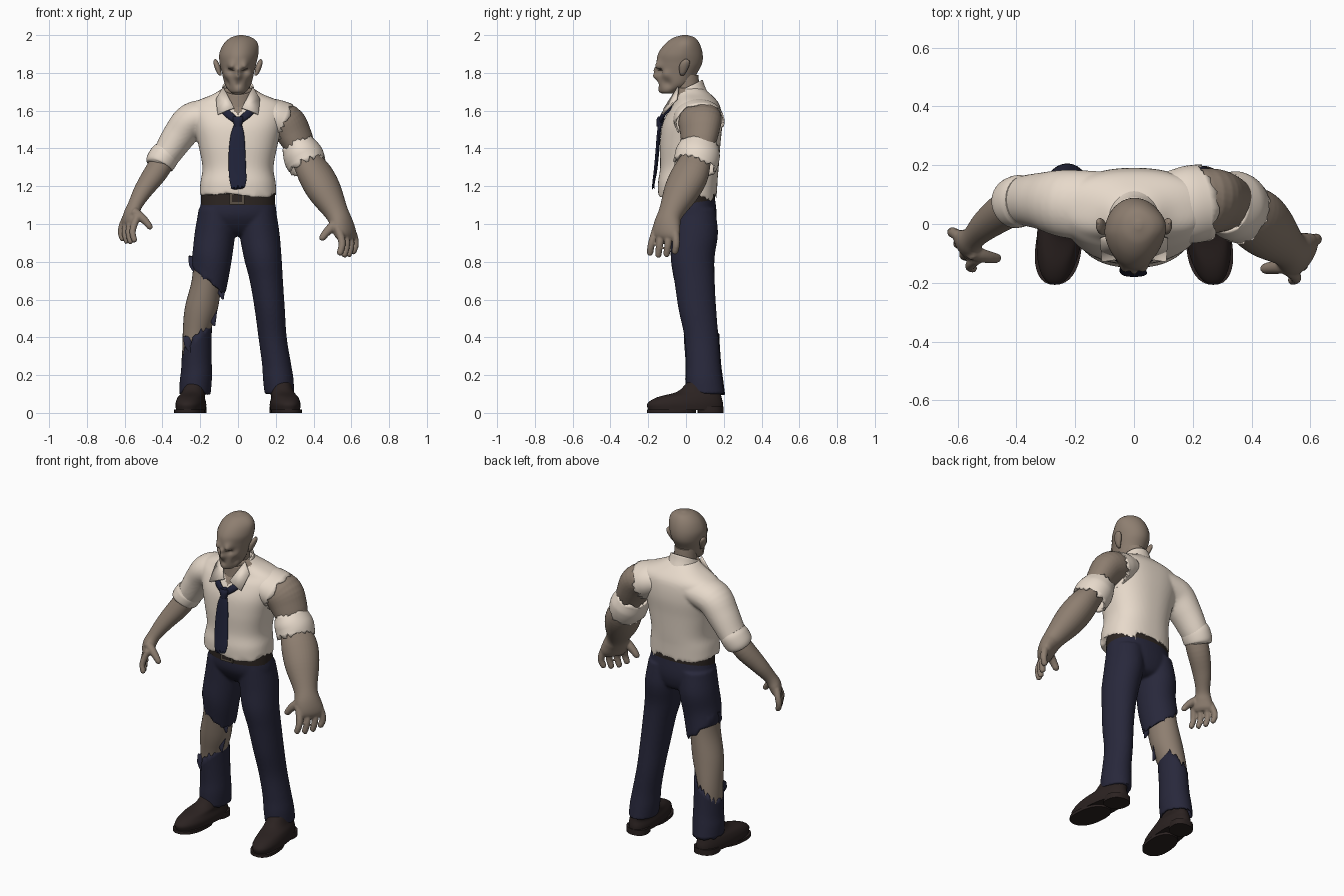
import bpy, bmesh, math, random
from mathutils import Vector

random.seed(4)
if "Cube" in bpy.data.objects:
    bpy.data.objects.remove(bpy.data.objects["Cube"], do_unlink=True)
made = []


def material(name, r, g, b):
    m = bpy.data.materials.new(name)
    m.use_nodes = True
    m.diffuse_color = (r, g, b, 1)
    bsdf = m.node_tree.nodes["Principled BSDF"]
    bsdf.inputs["Base Color"].default_value = (r, g, b, 1)
    bsdf.inputs["Roughness"].default_value = .8
    return m


skin = material("skin", .27, .21, .163)
dark_skin = material("dark skin crease", .08, .06, .045)
cloth = material("shirt cloth", .82, .715, .61)
navy = material("trouser navy", .021, .021, .044)
tie_blue = material("tie navy", .015, .017, .042)
leather = material("shoe leather", .024, .016, .015)
belt_mat = material("belt leather", .026, .019, .016)
metal = material("buckle metal", .1, .08, .06)


def finish(name, bm, mats, rule=None, thick=0):
    bmesh.ops.recalc_face_normals(bm, faces=bm.faces)
    if rule:
        for f in bm.faces:
            f.material_index = rule(f.calc_center_median())
    mesh = bpy.data.meshes.new(name)
    bm.to_mesh(mesh)
    bm.free()
    for m in mats:
        mesh.materials.append(m)
    ob = bpy.data.objects.new(name, mesh)
    bpy.context.collection.objects.link(ob)
    if thick:
        mod = ob.modifiers.new("thickness", "SOLIDIFY")
        mod.thickness, mod.offset = thick, 0
    made.append(ob)
    return ob


def fuse(name, parts, mats, voxel, smoothing, rule=None):
    """Melt closed parts into one continuous skin."""
    bm = bmesh.new()
    for ob in parts:
        bm.from_mesh(ob.data)
        made.remove(ob)
        bpy.data.objects.remove(ob, do_unlink=True)
    rough = finish(name + "_rough", bm, mats)
    remesh = rough.modifiers.new("melt", "REMESH")
    remesh.mode, remesh.voxel_size = "VOXEL", voxel
    relax = rough.modifiers.new("relax", "SMOOTH")
    relax.factor, relax.iterations = .5, smoothing
    bm = bmesh.new()
    bm.from_object(rough, bpy.context.evaluated_depsgraph_get())
    made.remove(rough)
    bpy.data.objects.remove(rough, do_unlink=True)
    return finish(name, bm, mats, rule or (lambda c: 0))


def smooth_path(points, steps):
    """Catmull-Rom through the sections (x, y, z, radius a, radius b)."""
    p = [Vector(q) for q in points]
    p = [2 * p[0] - p[1]] + p + [2 * p[-1] - p[-2]]
    out = []
    for a, b, c, d in zip(p, p[1:], p[2:], p[3:]):
        for k in range(steps):
            t = k / steps
            out.append((2 * b + (c - a) * t + (2 * a - 5 * b + 4 * c - d) * t ** 2
                        + (3 * b - a - 3 * c + d) * t ** 3) / 2)
    return out + [p[-2]]


def loft(name, points, mats, n=32, steps=5, flat=True, ref=(0, 1, 0), power=1, shape=None,
         rag=(0, 0), slope=(0, 0), caps=True, rule=None, thick=0):
    path = smooth_path(points, steps)
    bm, rings, last = bmesh.new(), [], len(path) - 1
    for i, s in enumerate(path):
        c, f = s.xyz, i / last
        t = Vector((0, 0, 1))
        if not flat:
            t = (path[min(i + 1, last)].xyz - path[max(i - 1, 0)].xyz).normalized()
        u = Vector(ref).cross(t).normalized()
        w = t.cross(u)
        ring = []
        for k in range(n):
            a = math.tau * k / n
            ca, sa = math.cos(a), math.sin(a)
            v = c + u * math.copysign(abs(ca) ** power, ca) * max(s[3], .002) \
                + w * math.copysign(abs(sa) ** power, sa) * max(s[4], .002)
            v.z += (v.x - c.x) * (slope[0] * (1 - f) ** 2 + slope[1] * f ** 2)
            if i in (0, last):  # torn edge
                v += t * random.uniform(-1, 1) * rag[i == last]
            ring.append(bm.verts.new(shape(v) if shape else v))
        rings.append(ring)
    for r, q in zip(rings, rings[1:]):
        for k in range(n):
            bm.faces.new((r[k], r[(k + 1) % n], q[(k + 1) % n], q[k]))
    if caps:
        bm.faces.new(rings[0])
        bm.faces.new(rings[-1])
    return finish(name, bm, mats, rule, thick)


def box(name, loc, size, mat):
    bm = bmesh.new()
    bmesh.ops.create_cube(bm, size=1)
    for v in bm.verts:
        v.co = Vector(loc) + Vector(a * b for a, b in zip(v.co, size))
    finish(name, bm, [mat])


def flip(points, k):
    return [(p[0] * k, *p[1:]) for p in points]


# Head: egg shape pushed in and out at the facial features
bumps = [(0, -.155, 1.783, .02, 0, -.026, 0), (0, -.155, 1.815, .018, 0, -.018, 0),
         (.036, -.14, 1.842, .022, 0, -.02, -.008), (.036, -.14, 1.812, .018, 0, .016, 0),
         (.065, -.11, 1.79, .025, .008, -.004, 0), (.06, -.1, 1.745, .025, -.01, .005, 0),
         (0, -.15, 1.738, .014, 0, .006, 0), (0, -.14, 1.705, .02, 0, -.004, 0)]


def face_shape(v):
    v.x *= 1 - 1.3 * max(0, -.03 - v.y)
    out = v.copy()
    for x, y, z, r, dx, dy, dz in bumps:
        for s in ((1, -1) if x else (1,)):
            w = math.exp(-(v - Vector((x * s, y, z))).length_squared / r ** 2)
            out += w * Vector((dx * s, dy, dz))
    # lopsided swelling of the skull
    lump = math.exp(-(v - Vector((.075, 0, 1.95))).length_squared / .0025)
    return out + lump * Vector((.014, 0, .004))


def face_rule(c):
    return int(c.y < -.08 and abs(abs(c.x) - .036) < .018 and abs(c.z - 1.818 - (abs(c.x) - .036) * .4) < .0035)


loft("head", [(0, -.09, 1.69, .03, .035), (0, -.09, 1.703, .05, .05), (0, -.06, 1.74, .072, .088),
              (0, -.045, 1.8, .086, .105), (0, -.035, 1.85, .097, .12), (.003, -.03, 1.9, .102, .118),
              (.008, -.02, 1.95, .086, .094), (.012, -.01, 1.985, .053, .058), (.014, -.005, 2, .01, .012)],
     [skin, dark_skin], n=72, steps=10, shape=face_shape, rule=face_rule)
loft("neck", [(0, .03, 1.55, .08, .08), (0, .012, 1.68, .066, .066), (0, -.005, 1.79, .065, .07)], [skin])
for s, side in ((1, "left"), (-1, "right")):
    loft(side + "_ear", flip([(.092, -.02, 1.785, .006, .008), (.1, -.018, 1.8, .012, .016),
                              (.11, -.01, 1.835, .016, .026), (.118, -.002, 1.86, .012, .022),
                              (.12, 0, 1.873, .003, .006)], s), [skin], n=16)


# Shirt with the right sleeve, open in a V at the throat, torn hem longer behind
def hem_shape(v):
    v.z -= max(0, v.y) * max(0, 1.24 - v.z) * 3
    return v


def throat_rule(c):
    return int(c.y < 0 and c.z > 1.575 + abs(c.x) * 1.25)


body = loft("body", [(0, .007, 1.16, .203, .155), (0, .009, 1.22, .199, .157), (0, .018, 1.3, .188, .155),
                     (0, .022, 1.42, .21, .16), (0, .032, 1.52, .235, .159), (0, .047, 1.6, .25, .139),
                     (0, .055, 1.645, .228, .115), (0, .04, 1.688, .13, .09), (0, .015, 1.72, .08, .075)],
            [cloth], n=72, steps=6, power=.85, shape=hem_shape, rag=(.028, 0))
sleeve = loft("sleeve", [(-.12, .06, 1.58, .085, .12), (-.24, .07, 1.55, .094, .115), (-.31, .078, 1.47, .088, .098),
                         (-.37, .08, 1.38, .076, .086), (-.395, .078, 1.345, .072, .082)], [cloth], flat=False)
fuse("shirt", [body, sleeve], [cloth, skin], .008, 5, throat_rule)


def collar_shape(v):
    v.z += (v.y - .01) * .5
    return v


loft("collar_band", [(0, .018, 1.64, .1, .095), (0, .012, 1.685, .088, .084), (0, .008, 1.725, .079, .077)],
     [cloth, skin], n=48, shape=collar_shape, caps=False, thick=.008, rule=throat_rule)
for s, side in ((1, "left"), (-1, "right")):
    bm = bmesh.new()
    flap = [(.02, -.112, 1.615), (.078, -.04, 1.725), (.115, -.05, 1.66), (.108, -.125, 1.58)]
    bm.faces.new([bm.verts.new((x * s, y, z)) for x, y, z in flap])
    finish(side + "_collar_flap", bm, [cloth], thick=.01)
    loft(side + "_tie_loop", flip([(.09, -.08, 1.62, .02, .01), (.05, -.12, 1.58, .02, .01),
                                   (0, -.135, 1.54, .016, .012)], s), [tie_blue], n=12, flat=False)

# Loose tie
loft("tie_knot", [(0, -.13, 1.57, .03, .018), (0, -.136, 1.55, .028, .02), (0, -.14, 1.515, .018, .016)],
     [tie_blue], n=16)
loft("tie_blade", [(0, -.138, 1.53, .02, .01), (-.003, -.145, 1.47, .036, .01), (-.005, -.152, 1.38, .044, .01),
                   (-.003, -.162, 1.28, .046, .009), (0, -.17, 1.23, .044, .007), (0, -.174, 1.195, .036, .006)],
     [tie_blue], n=20, rag=(0, .014))

# Rolled right cuff, torn left shoulder and the loose sleeve remnant
loft("right_cuff", [(-.375, .08, 1.385, .072, .083), (-.39, .078, 1.36, .079, .089),
                    (-.415, .07, 1.32, .077, .085), (-.422, .066, 1.305, .062, .068)], [cloth], flat=False)
loft("left_torn_shoulder", [(.12, .06, 1.575, .085, .115), (.18, .065, 1.56, .1, .128), (.232, .072, 1.54, .105, .128)],
     [cloth], n=44, flat=False, rag=(0, .02), caps=False, thick=.008)
loft("left_torn_cuff", [(.315, .07, 1.42, .08, .095), (.335, .063, 1.38, .095, .11), (.35, .058, 1.35, .1, .112),
                        (.365, .048, 1.315, .096, .11)],
     [cloth], n=40, flat=False, rag=(.014, .02), caps=False, thick=.014)


# Arms with hands
def arm(side, s, points, palm, k):
    palm = Vector(palm)
    parts = [loft("limb", points, [skin], flat=False, ref=(.57 * s, .82, 0))]

    def digit(joints):
        pts = [(*(palm + Vector((x * s, y, z)) * k), r * k, r * k) for x, y, z, r in joints]
        parts.append(loft("digit", pts, [skin], n=12, steps=4, flat=False, ref=(s, 1, 0)))

    for i in range(4):
        f = i / 3
        x, y = -.033 + .07 * f, -.06 + .11 * f
        drop = .1 + .025 * math.sin(math.pi * (f * .7 + .2))
        digit([(x - .012, y * .8, .035, .021), (x + .008, y * 1.05, -.015, .021),
               (x + .016, y * 1.2 - .005, -.06, .019), (x + .004, y * 1.2 - .012, -drop + .01, .017),
               (x, y * 1.2 - .014, -drop, .009)])
    digit([(-.02, -.02, .07, .03), (-.065, -.035, .038, .027), (-.1, -.042, .005, .022),
           (-.122, -.045, -.025, .018), (-.128, -.046, -.037, .009)])
    fuse(side + "_arm", parts, [skin], .006, 2)


arm("left", 1, [(.15, .07, 1.575, .08, .1), (.25, .075, 1.54, .095, .118), (.305, .07, 1.46, .082, .105),
                (.35, .055, 1.36, .069, .087), (.41, .02, 1.26, .087, .105), (.46, -.025, 1.17, .086, .098),
                (.522, -.08, 1.06, .061, .068), (.55, -.1, 1, .053, .077), (.57, -.105, .945, .042, .082),
                (.575, -.107, .915, .024, .066)], (.568, -.107, .95), 1)
arm("right", -1, [(-.36, .08, 1.39, .055, .06), (-.43, .05, 1.28, .061, .065), (-.5, 0, 1.18, .049, .053),
                  (-.545, -.045, 1.1, .037, .041), (-.562, -.065, 1.055, .038, .052),
                  (-.572, -.075, 1.01, .031, .06), (-.575, -.078, .99, .018, .05)], (-.573, -.077, 1.005), .88)

# Trousers: the right leg is torn open around the knee
seat = loft("seat", [(0, .03, 1.16, .186, .12), (0, .035, 1.06, .204, .127), (0, .045, 1, .19, .112),
                     (0, .055, .955, .12, .085), (0, .06, .935, .05, .05)], [navy], n=48, power=.9)
leg = [(.1, .04, 1.08, .1, .115), (.114, .046, .95, .106, .123), (.131, .035, .82, .1, .116),
       (.15, .045, .7, .088, .107), (.168, .06, .55, .08, .1), (.183, .082, .4, .075, .09),
       (.204, .092, .26, .077, .09), (.213, .096, .18, .081, .096), (.219, .102, .1, .078, .1)]
right_leg = [(-x - .008 - .027 * math.exp(-((z - .42) / .15) ** 2), y, z, a, b) for x, y, z, a, b in leg]
fuse("trousers", [seat, loft("leg", leg, [navy]),
                  loft("thigh", right_leg[:4], [navy], n=44, rag=(0, .035), slope=(0, -1.05))], [navy], .008, 6)
loft("right_trouser_shin", right_leg[5:], [navy], n=44, rag=(.03, .006), slope=(1.15, 0), caps=False, thick=.008)
calf = [(x - .006, y, z, a * .9 + .016 * math.exp(-((z - .54) / .1) ** 2), b * .92) for x, y, z, a, b in right_leg]
loft("right_bare_leg", calf[2:-1], [skin])
# Hanging shreds beside the tear
for x, y, z in ((-.238, .03, .78), (-.09, .02, .64), (-.135, .04, .5), (-.265, .02, .36)):
    loft("trouser_shred", [(x, y, z + .05, .025, .008), (x, y - .015, z, .02, .007),
                           (x + .01, y - .02, z - .04, .004, .004)], [navy], n=8, steps=2, rag=(.01, 0))

# Belt and buckle
loft("belt", [(0, .028, z, .196, .126) for z in (1.1, 1.13, 1.17)], [belt_mat], n=48, steps=2, power=.9)
box("buckle_frame", (-.005, -.1, 1.137), (.08, .014, .066), metal)
box("buckle_centre", (-.005, -.106, 1.137), (.054, .008, .04), belt_mat)

# Shoes, toes turned slightly outward
for s, side in ((1, "left"), (-1, "right")):
    def toe_out(v, s=s):
        v.x += s * (.05 - v.y) * .1
        return v

    loft(side + "_shoe", flip([(.244, -.002, .014, .076, .198), (.244, -.004, .05, .078, .2),
                               (.244, .018, .083, .069, .17), (.234, .068, .112, .062, .115),
                               (.228, .09, .16, .055, .085)], s), [leather], power=.9, shape=toe_out)
    for part, y, r, a, h in (("_sole", -.077, .13, .079, .018), ("_heel", .13, .068, .068, .035)):
        loft(side + part, flip([(.244, y, z, a, r) for z in (0, h)], s), [leather],
             steps=2, power=.85, shape=toe_out)

# Smooth shading with sharp edges kept
bpy.ops.object.select_all(action="DESELECT")
for ob in made:
    ob.select_set(True)
bpy.context.view_layer.objects.active = made[0]
bpy.ops.object.shade_smooth_by_angle(angle=math.radians(45))
